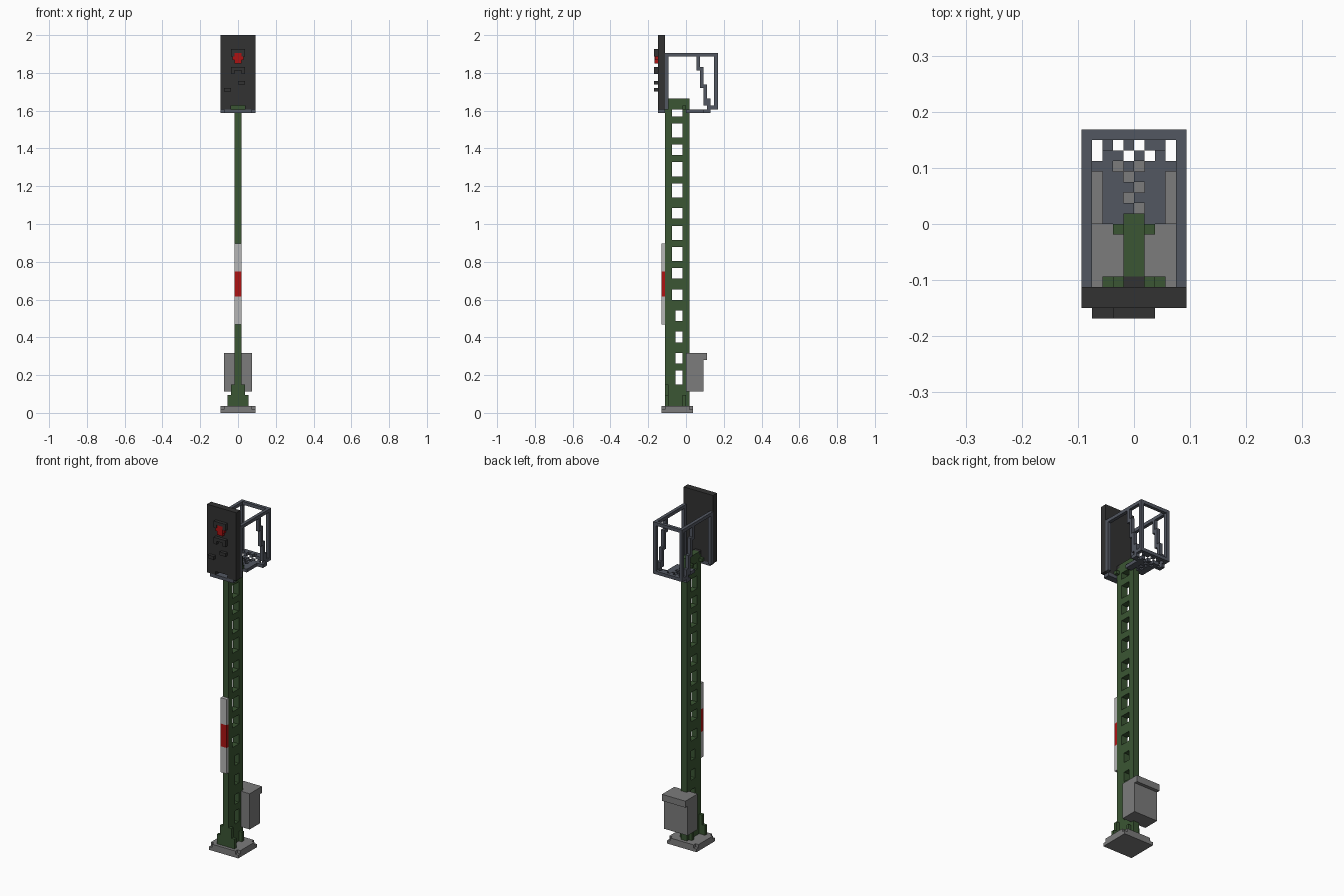
import bpy, bmesh

cube = bpy.data.objects.get("Cube")
if cube:
    bpy.data.objects.remove(cube, do_unlink=True)

U = 2 / 107  # one grid unit; the model is built from unit blocks


def material(name, rgb):
    m = bpy.data.materials.new(name)
    m.use_nodes = True
    m.diffuse_color = (*rgb, 1)
    bsdf = next(n for n in m.node_tree.nodes if n.type == 'BSDF_PRINCIPLED')
    bsdf.inputs["Base Color"].default_value = (*rgb, 1)
    return m


GREEN = material("mast green", (0.043, 0.092, 0.033))
DARK = material("board black", (0.032, 0.032, 0.032))
SLATE = material("cage slate", (0.085, 0.095, 0.12))
GREY = material("concrete grey", (0.2, 0.2, 0.2))
WHITE = material("stripe white", (0.47, 0.47, 0.47))
RED = material("signal red", (0.42, 0.006, 0.006))


def blocks(name, mat, *boxes):
    """One object from boxes (x0, x1, y0, y1, z0, z1) in units, y counted from the front."""
    bm = bmesh.new()
    for x0, x1, y0, y1, z0, z1 in boxes:
        geo = bmesh.ops.create_cube(bm, size=1)
        for v in geo["verts"]:
            v.co.x = (x1 if v.co.x > 0 else x0) * U
            v.co.y = ((y1 if v.co.y > 0 else y0) - 9) * U
            v.co.z = (z1 if v.co.z > 0 else z0) * U
    me = bpy.data.meshes.new(name)
    bm.to_mesh(me)
    bm.free()
    me.materials.append(mat)
    ob = bpy.data.objects.new(name, me)
    bpy.context.collection.objects.link(ob)
    return ob


# Base slab with notched upper corners
blocks("base_slab", GREY, (-5, 5, 2, 11, 0, 1), (-4, 4, 2, 11, 1, 2),
       (-5, -4, 3, 10, 1, 2), (4, 5, 3, 10, 1, 2))

# Lattice mast: two rails joined by the solid parts between the openings
openings = [(8, 12), (14, 17), (20, 23), (26, 29), (32, 35), (38, 41), (43, 47),
            (49, 53), (55, 58), (61, 65), (67, 71), (73, 76), (78, 82), (84, 86)]
mast = [(-1, 1, 3, 5, 2, 88), (-1, 1, 4, 5, 88, 89), (-1, 1, 8, 10, 2, 89)]
start = 2
for low, high in openings + [(89, 89)]:
    mast.append((-1, 1, 5, 8, start, low))
    if 0 < high - low and high < 30:
        mast.append((-1, 1, 5, 6, low, high))  # lower openings are narrower
    start = high
blocks("mast", GREEN, *mast)
blocks("mast_cap", DARK, (-1, 1, 3, 4, 88, 89))

# Stepped gussets at the foot and small arms at the head
gussets, arms = [], []
for s in (-1, 1):
    def side(a, b):
        return (min(s * a, s * b), max(s * a, s * b))
    gussets += [(*side(1, 3), 3, 4, 2, 5), (*side(1, 2), 3, 4, 5, 8),
                (*side(1, 2), 8, 9, 2, 5)]
    arms += [(*side(1, 2), 3, 4, 86, 87), (*side(1, 2), 8, 9, 86, 87)]
blocks("foot_gussets", GREEN, *gussets)
blocks("head_arms", GREEN, *arms)

# Equipment cabinet on the back of the mast, with an overhanging lid
blocks("cabinet_body", GREY, (-4, 4, 9, 14, 6, 15))
blocks("cabinet_lid", GREY, (-4, 4, 9, 15, 15, 17))

# Striped plate on the front
for name, mat, low, high in (("lower_white_stripe", WHITE, 25, 33),
                             ("red_stripe", RED, 33, 40),
                             ("upper_white_stripe", WHITE, 40, 48)):
    blocks(name, mat, (-1, 1, 2, 3, low, high))

# Signal board with hoods and lamp
blocks("signal_board", DARK, (-5, 5, 1, 3, 87, 107), (-5, -2, 1, 3, 86, 87),
       (2, 5, 1, 3, 86, 87))
blocks("board_bracket", SLATE, (-4, 4, 1, 3, 85, 86))
for name, z in (("upper_hood", 102), ("lower_hood", 97)):
    blocks(name, DARK, (-2, 2, 0, 1, z, z + 1), (-2, -1, 0, 1, z - 1, z),
           (1, 2, 0, 1, z - 1, z))
blocks("small_hoods", DARK, (0, 2, 0, 1, 93, 94), (-4, -2, 0, 1, 91, 92))
blocks("red_lamp", RED, (-1, 1, 0.1, 1, 99, 102), (-1.5, 1.5, 0.2, 1, 100, 101))

# Cage: top rail, back posts, stepped side braces
cage = [(-4, 4, 17, 18, 101, 102), (-4, 4, 17, 18, 86, 87)]
steps = [(12, 97, 101), (13, 92, 98), (14, 87, 93), (15, 86, 89)]
for x in (-5, 4):
    cage += [(x, x + 1, 3, 18, 101, 102), (x, x + 1, 17, 18, 86, 101),
             (x, x + 1, 3, 4, 86, 101), (x, x + 1, 15, 17, 86, 87)]
    cage += [(x, x + 1, y, y + 1, low, high) for y, low, high in steps]
blocks("cage_rails", SLATE, *cage)

# Grated platform floor with alternating holes
floor = [(-5, -3, 14, 15, 85, 86), (3, 5, 14, 15, 85, 86),
         (-5, -4, 15, 16, 85, 86), (4, 5, 15, 16, 85, 86)]
for y in range(9, 17):
    z = 86 if y == 16 else 85
    reach = 2 if y >= 14 else 1
    for x in range(-3, 3):
        if y < 10 and x in (-1, 0):
            continue  # the mast passes here
        if not (-reach <= x < reach and (x + y) % 2 == 0):
            floor.append((x, x + 1, y, y + 1, z, z + 1))
blocks("platform_floor", SLATE, *floor)
